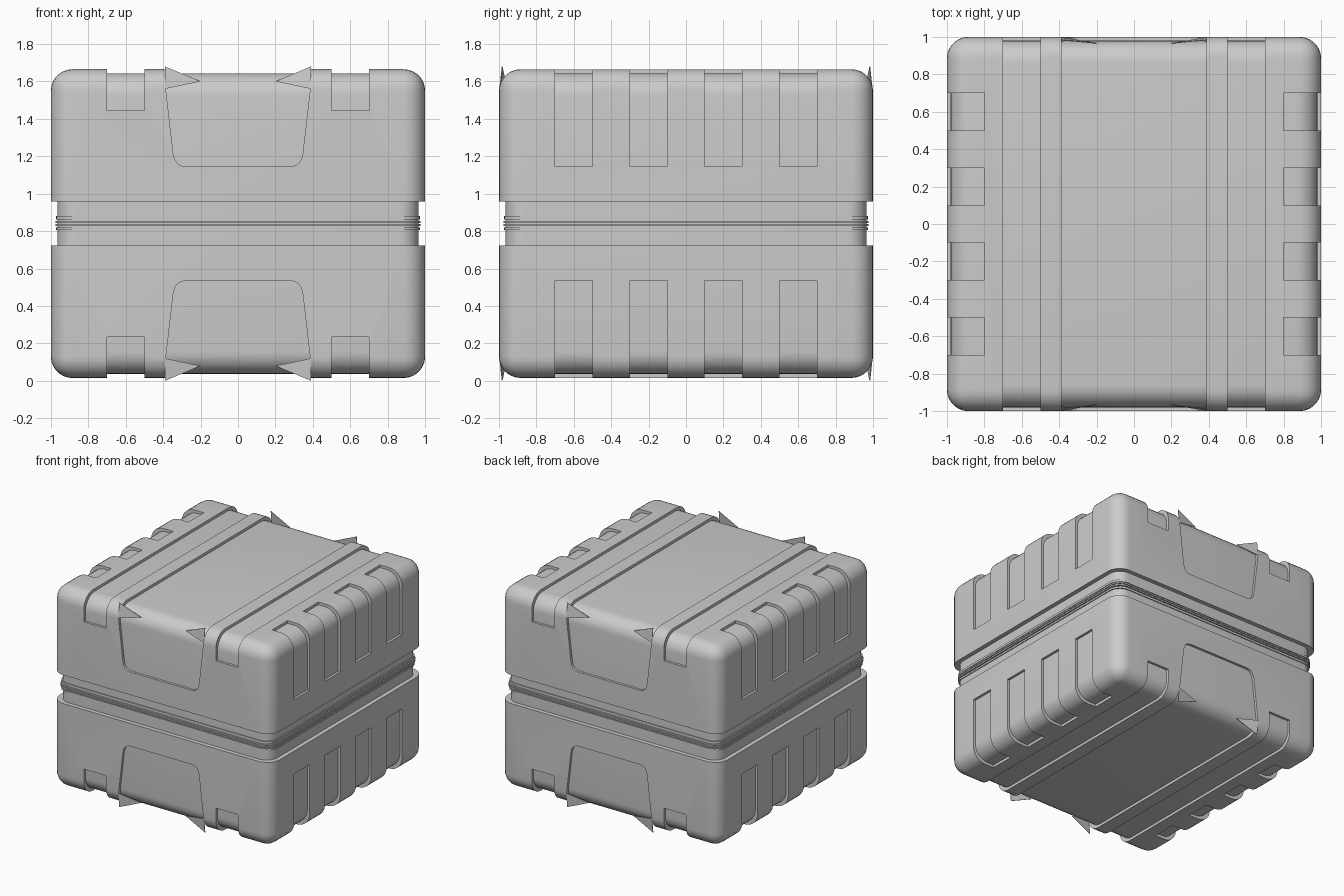
import bpy, bmesh, math
from mathutils import Matrix, Vector

if "Cube" in bpy.data.objects:
    bpy.data.objects.remove(bpy.data.objects["Cube"])

H = 1.68          # total height, everything mirrors about H / 2
grey = bpy.data.materials.new("light_grey")
grey.diffuse_color = (0.6, 0.6, 0.6, 1)
grey.use_nodes = True
grey.node_tree.nodes["Principled BSDF"].inputs["Base Color"].default_value = grey.diffuse_color


def add_object(name, bm):
    me = bpy.data.meshes.new(name)
    bmesh.ops.recalc_face_normals(bm, faces=bm.faces)
    bm.to_mesh(me)
    bm.free()
    ob = bpy.data.objects.new(name, me)
    bpy.context.collection.objects.link(ob)
    me.materials.append(grey)
    return ob


def smooth(ob):
    ob.data.shade_smooth()
    ob.data.set_sharp_from_angle(angle=math.radians(30))


def box(bm, x0, x1, y0, y1, z0, z1):
    m = Matrix.Translation(((x0 + x1) / 2, (y0 + y1) / 2, (z0 + z1) / 2)) @ \
        Matrix.Diagonal((x1 - x0, y1 - y0, z1 - z0, 1))
    return bmesh.ops.create_cube(bm, size=1, matrix=m)["verts"]


def rounded_box(bm, half, z0, z1, r, round_top=True):
    """Box with rounded upright edges and, if wanted, a rounded top rim."""
    verts = box(bm, -half, half, -half, half, z0, z1)
    edges = set()
    for e in {e for v in verts for e in v.link_edges}:
        a, b = (v.co.z for v in e.verts)
        if abs(a - b) > 0.001 or (round_top and a > (z0 + z1) / 2):
            edges.add(e)
    bmesh.ops.bevel(bm, geom=list(edges), offset=r, offset_type='OFFSET',
                    segments=7, profile=0.5, affect='EDGES')


def mirrored(ob, name):
    """Copy flipped top to bottom."""
    bm = bmesh.new()
    bm.from_mesh(ob.data)
    for v in bm.verts:
        v.co.z = H - v.co.z
    bmesh.ops.reverse_faces(bm, faces=bm.faces)
    me = bpy.data.meshes.new(name)
    bm.to_mesh(me)
    bm.free()
    new = bpy.data.objects.new(name, me)
    bpy.context.collection.objects.link(new)
    me.materials.append(grey)
    smooth(new)


# Outer upper shell
bm = bmesh.new()
rounded_box(bm, 1.0, 0.957, 1.665, 0.115)
shell = add_object("upper_shell", bm)

# Cutter: side slots, top channels and tapered centre channel
bm = bmesh.new()
for s in (-1, 1):
    box(bm, *sorted((s * 0.5, s * 0.7)), -1.2, 1.2, 1.445, 1.9)
    for y in (-0.6, -0.2, 0.2, 0.6):
        box(bm, *sorted((s * 0.8, s * 1.2)), y - 0.1, y + 0.1, 1.145, 1.9)
right = [(0.28, 1.145), (0.305, 1.15), (0.325, 1.163), (0.338, 1.183),
         (0.346, 1.215), (0.388, 1.58), (0.39, 1.9)]
outline = right + [(-x, z) for x, z in reversed(right)]
face = bm.faces.new([bm.verts.new((x, -1.2, z)) for x, z in outline])
ext = bmesh.ops.extrude_face_region(bm, geom=[face], use_keep_orig=True)
bmesh.ops.translate(bm, vec=(0, 2.4, 0),
                    verts=[g for g in ext["geom"] if isinstance(g, bmesh.types.BMVert)])
cutter = add_object("slot_cutter", bm)
cutter.hide_render = True

mod = shell.modifiers.new("slots", 'BOOLEAN')
mod.operation, mod.solver, mod.object = 'DIFFERENCE', 'EXACT', cutter
bpy.context.view_layer.update()
cut = bpy.data.meshes.new_from_object(
    shell.evaluated_get(bpy.context.evaluated_depsgraph_get()))
shell.modifiers.clear()
shell.data = cut
bpy.data.objects.remove(cutter)
smooth(shell)
mirrored(shell, "lower_shell")

# Inner liner that forms the slot floors
bm = bmesh.new()
rounded_box(bm, 0.98, 0.96, 1.643, 0.12)
liner = add_object("upper_liner", bm)
smooth(liner)
mirrored(liner, "lower_liner")

# Recessed core between the halves
bm = bmesh.new()
rounded_box(bm, 0.965, 0.70, 0.98, 0.1, False)
smooth(add_object("core", bm))

# Seal ridges around the core
bm = bmesh.new()
for z0, z1, half in ((0.805, 0.82, 0.972), (0.827, 0.838, 0.976),
                     (0.844, 0.855, 0.976), (0.862, 0.88, 0.972)):
    rounded_box(bm, half, z0, z1, 0.1, False)
smooth(add_object("seal_ridges", bm))

# Thin pointed fins at the ends of the centre channel
bm = bmesh.new()
for sx in (-1, 1):
    for sy in (-1, 1):
        tri = [(0.39, 0.985, 1.68), (0.2, 0.968, 1.6), (0.39, 0.998, 1.56)]
        a = [bm.verts.new((sx * x, sy * y, z)) for x, y, z in tri]
        b = [bm.verts.new((sx * x, sy * (y - 0.004), z)) for x, y, z in tri]
        bm.faces.new(a)
        bm.faces.new(b[::-1])
        for i in range(3):
            j = (i + 1) % 3
            bm.faces.new((a[i], b[i], b[j], a[j]))
fins = add_object("upper_fins", bm)
mirrored(fins, "lower_fins")
